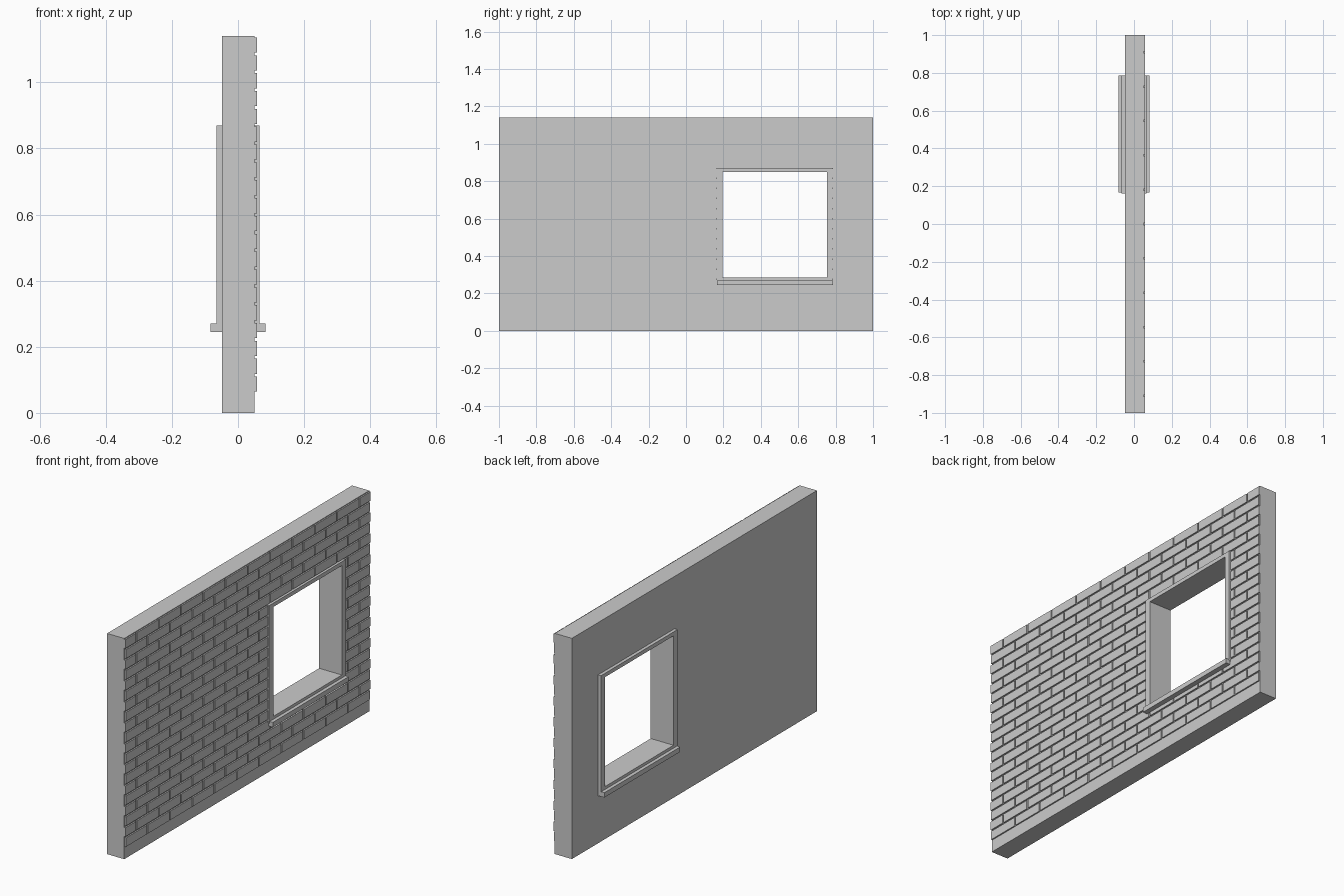
import bpy
import bmesh

cube = bpy.data.objects.get("Cube")
if cube:
    bpy.data.objects.remove(cube, do_unlink=True)

grey = bpy.data.materials.new("plain_grey")
grey.use_nodes = True
grey.diffuse_color = (0.6, 0.6, 0.6, 1)
grey.node_tree.nodes["Principled BSDF"].inputs["Base Color"].default_value = (0.6, 0.6, 0.6, 1)


def add_box(bm, x, y, z):
    """Axis-aligned box from (min, max) pairs."""
    verts = bmesh.ops.create_cube(bm, size=1)["verts"]
    for v in verts:
        for i, (lo, hi) in enumerate((x, y, z)):
            v.co[i] = lo if v.co[i] < 0 else hi


def make(name, boxes):
    bm = bmesh.new()
    for box in boxes:
        add_box(bm, *box)
    mesh = bpy.data.meshes.new(name)
    bm.to_mesh(mesh)
    bm.free()
    mesh.materials.append(grey)
    obj = bpy.data.objects.new(name, mesh)
    bpy.context.collection.objects.link(obj)
    return obj


def cut(obj, cutter):
    mod = obj.modifiers.new("opening", "BOOLEAN")
    mod.operation = "DIFFERENCE"
    mod.solver = "EXACT"
    mod.object = cutter


def helper(name, box):
    obj = make(name, [box])
    obj.hide_render = True
    obj.hide_viewport = True
    obj.display_type = "WIRE"
    return obj


height, base = 1.14, 0.06
back, face, brick_face = -0.048, 0.05, 0.057

# Opening cutters: the wall hole sits behind the frame, the frame hole is the clear opening
wall_hole = helper("wall_hole_cutter", ((-0.2, 0.2), (0.18, 0.77), (0.275, 0.86)))
frame_hole = helper("frame_hole_cutter", ((-0.2, 0.2), (0.195, 0.755), (0.285, 0.85)))

# Wall slab
wall = make("wall", [((back, face), (-1, 1), (0, height))])
cut(wall, wall_hole)

# Running-bond bricks, plain strip left at the foot
courses, per_row, gap = 20, 11, 0.008
pitch = (height - base) / courses
length = 2 / per_row
bricks = []
for row in range(courses):
    half_start = row % 2 == 1
    z = (base + row * pitch + gap / 2, base + (row + 1) * pitch - gap / 2)
    for col in range(per_row + half_start):
        start = -1 + (col - 0.5 * half_start) * length
        y = (max(-1, start + gap / 2), min(1, start + length - gap / 2))
        bricks.append(((face - 0.005, brick_face), y, z))
brick_facing = make("brick_facing", bricks)
cut(brick_facing, wall_hole)

# Window frame lining the opening, proud of both faces
frame = make("window_frame", [((-0.065, 0.065), (0.162, 0.787), (0.262, 0.87))])
cut(frame, frame_hole)

# Sills on both sides
for name, x in (("outer_sill", (face, 0.083)), ("inner_sill", (-0.083, back))):
    make(name, [(x, (0.166, 0.785), (0.245, 0.27))])
